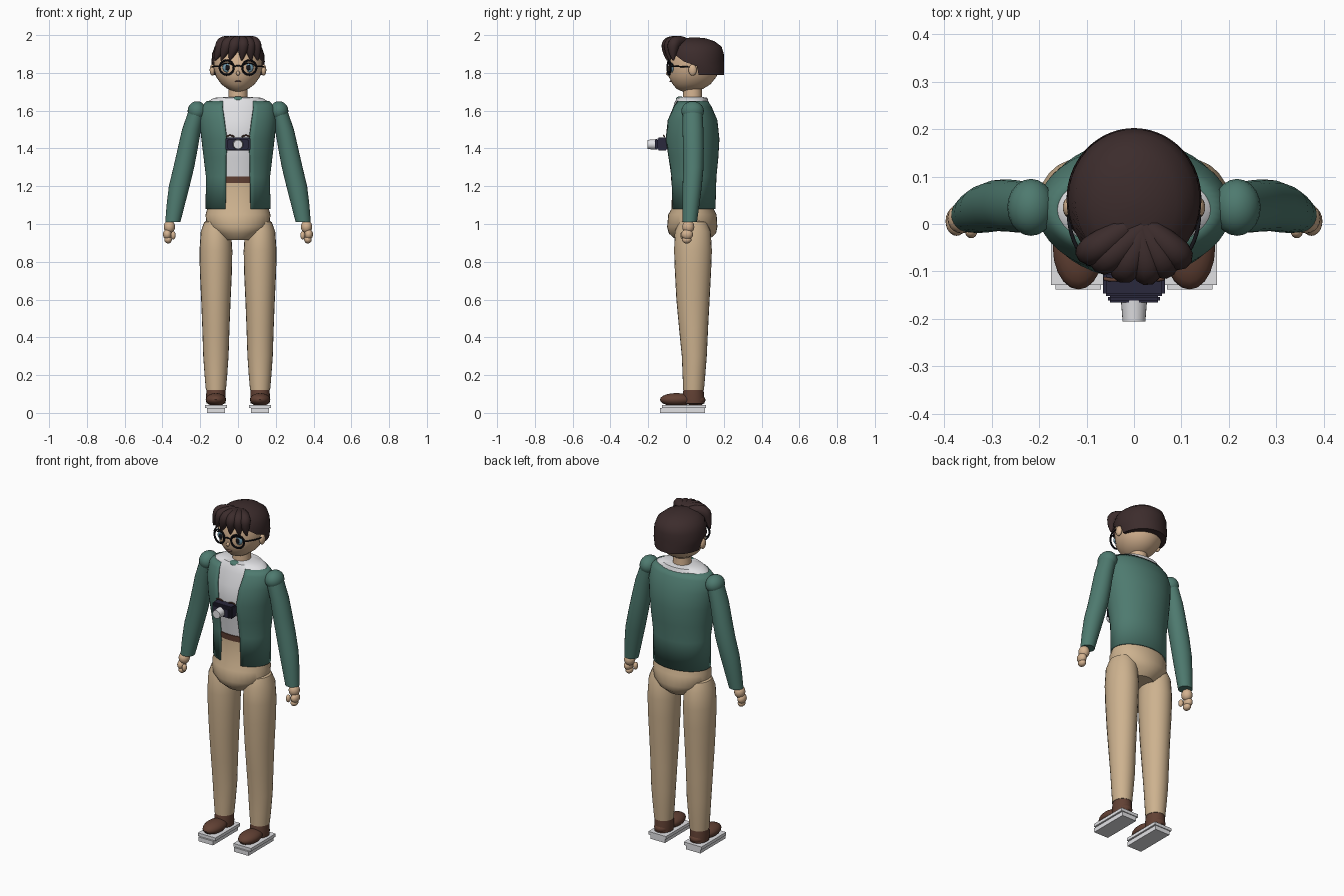
import bpy, bmesh, math
from mathutils import Vector

if "Cube" in bpy.data.objects:
    bpy.data.objects.remove(bpy.data.objects["Cube"])


def material(name, *srgb):
    lin = [((c / 255 + 0.055) / 1.055) ** 2.4 for c in srgb] + [1]
    m = bpy.data.materials.new(name)
    m.use_nodes = True
    m.diffuse_color = lin
    m.node_tree.nodes["Principled BSDF"].inputs["Base Color"].default_value = lin
    return m


TEAL = material("teal cloth", 78, 122, 111)
KHAKI = material("khaki cloth", 205, 178, 143)
SKIN = material("skin", 212, 178, 144)
BROWN = material("brown leather", 98, 65, 52)
HAIR = material("dark brown hair", 60, 44, 44)
WHITE = material("white", 225, 225, 228)
NAVY = material("navy plastic", 42, 40, 60)
BLACK = material("black", 20, 20, 25)
BLUE = material("eye blue", 110, 152, 172)
LIP = material("dusky lip", 135, 100, 92)


def finish(bm, name, mat):
    bmesh.ops.recalc_face_normals(bm, faces=bm.faces)
    me = bpy.data.meshes.new(name)
    bm.to_mesh(me)
    bm.free()
    me.materials.append(mat)
    ob = bpy.data.objects.new(name, me)
    bpy.context.collection.objects.link(ob)
    return ob


def loft(name, rings, mat, n=24, caps=True):
    """Rings are (z, x, y, rx, ry, gap); gap is the half angle left open in front."""
    bm = bmesh.new()
    rows = []
    for z, x, y, rx, ry, *rest in rings:
        gap = rest[0] if rest else 0
        angles = [gap + (2 * math.pi - 2 * gap) * i / n for i in range(n + 1)]
        rows.append([bm.verts.new((x + rx * math.sin(a), y - ry * math.cos(a), z)) for a in angles])
    for a, b in zip(rows, rows[1:]):
        for i in range(n):
            bm.faces.new((a[i], a[i + 1], b[i + 1], b[i]))
    if caps:
        for row, ring in ((rows[0], rings[0]), (rows[-1], rings[-1])):
            bm.faces.new(row if len(ring) > 5 and ring[5] > 0 else row[:-1])
    bmesh.ops.remove_doubles(bm, verts=bm.verts, dist=1e-5)
    return finish(bm, name, mat)


def ball(name, loc, radii, mat, n=20):
    bm = bmesh.new()
    bmesh.ops.create_uvsphere(bm, u_segments=n, v_segments=n // 2, radius=1)
    for v in bm.verts:
        v.co = Vector(loc) + Vector([c * r for c, r in zip(v.co, radii)])
    return finish(bm, name, mat)


def box(name, low, high, mat, bevel=0):
    bm = bmesh.new()
    bmesh.ops.create_cube(bm, size=1)
    for v in bm.verts:
        v.co = [(h + l) / 2 + c * (h - l) for c, l, h in zip(v.co, low, high)]
    if bevel:
        bmesh.ops.bevel(bm, geom=bm.edges[:], offset=bevel, segments=2, affect='EDGES')
    return finish(bm, name, mat)


def disc(name, loc, r1, r2, depth, mat):
    """Cylinder or cone lying along y."""
    bpy.ops.mesh.primitive_cone_add(vertices=24, radius1=r1, radius2=r2, depth=depth,
                                    location=loc, rotation=(math.pi / 2, 0, 0))
    ob = bpy.context.object
    ob.name = name
    ob.data.materials.append(mat)
    return ob


def tube(name, points, radii, mat):
    cu = bpy.data.curves.new(name, 'CURVE')
    cu.dimensions = '3D'
    cu.bevel_depth = 1
    cu.bevel_resolution = 3
    cu.use_fill_caps = True
    sp = cu.splines.new('NURBS')
    sp.points.add(len(points) - 1)
    for p, co, r in zip(sp.points, points, radii):
        p.co = (*co, 1)
        p.radius = r
    sp.order_u = 3
    sp.use_endpoint_u = True
    sp.resolution_u = 6
    cu.materials.append(mat)
    ob = bpy.data.objects.new(name, cu)
    bpy.context.collection.objects.link(ob)


# Head and neck
loft("head", [(1.702, 0, 0.01, .02, .03), (1.715, 0, .02, .055, .07), (1.74, 0, .03, .088, .1),
              (1.78, 0, .035, .117, .127), (1.83, 0, .04, .13, .132), (1.9, 0, .045, .128, .13),
              (1.95, 0, .045, .1, .1), (1.975, 0, .05, .03, .03)], SKIN, 32)
loft("neck", [(1.65, 0, .035, .052, .052), (1.74, 0, .035, .048, .048)], SKIN)
ball("nose", (0, -.094, 1.798), (.01, .012, .012), SKIN, 12)
ball("mouth", (0, -.081, 1.755), (.018, .008, .004), LIP, 12)

# Hair cap with open face, then fringe locks
loft("hair_cap", [(1.79, 0, .055, .133, .147, 1.65), (1.835, 0, .053, .142, .149, 1.6),
                  (1.86, 0, .05, .142, .15, 1.15), (1.9, 0, .05, .139, .15, .7),
                  (1.94, 0, .05, .124, .138, .25), (1.968, 0, .045, .09, .105),
                  (1.983, 0, .045, .05, .06), (1.988, 0, .045, .01, .01)], HAIR, 36)
FRINGE = [(.02, -.05, -.09), (.02, -.01, -.045), (.01, .03, .02),
          (.02, .06, .07), (.03, .09, .105), (-.02, -.08, -.12)]
for i, (a, b, c) in enumerate(FRINGE):
    back = -.075 + 3 * c * c
    tube(f"fringe_lock_{i}", [(a, -.01, 1.962), (b, back - .02, 1.975), ((b + c) / 2, back - .03, 1.915),
                              (c, back - .025, 1.865)], [.026, .034, .028, .003], HAIR)

# Glasses, eyes, ears
for s, side in ((1, "left"), (-1, "right")):
    bpy.ops.mesh.primitive_torus_add(location=(s * .06, -.09, 1.828), rotation=(math.pi / 2, 0, s * .2),
                                     major_radius=.038, minor_radius=.0055,
                                     major_segments=28, minor_segments=8)
    rim = bpy.context.object
    rim.name = side + "_glasses_rim"
    rim.data.materials.append(BLACK)
    tube(side + "_glasses_arm", [(s * .097, -.08, 1.835), (s * .138, -.04, 1.835), (s * .138, .03, 1.83)],
         [.004] * 3, BLACK)
    ball(side + "_eye", (s * .056, -.073, 1.828), (.026, .012, .026), BLUE)
    ball(side + "_pupil", (s * .056, -.083, 1.828), (.012, .005, .015), BLACK, 12)
    tube(side + "_lashes", [(s * .026, -.086, 1.84), (s * .055, -.088, 1.865), (s * .088, -.068, 1.84)],
         [.003, .005, .003], BLACK)
    ball(side + "_ear", (s * .136, .035, 1.815), (.014, .022, .03), SKIN)
tube("glasses_bridge", [(-.022, -.098, 1.833), (0, -.1, 1.842), (.022, -.098, 1.833)], [.004] * 3, BLACK)

# Shirt, open jacket, belt and hips
loft("shirt", [(1.22, 0, .035, .152, .105), (1.35, 0, .035, .165, .122), (1.45, 0, .03, .175, .134),
               (1.55, 0, .03, .188, .124), (1.62, 0, .03, .18, .097), (1.645, 0, .03, .168, .09),
               (1.668, 0, .033, .125, .08), (1.673, 0, .035, .05, .05)], WHITE, 36)
ball("undershirt_neckline", (0, -.032, 1.66), (.034, .022, .016), TEAL)
jacket = loft("jacket", [(1.08, 0, .038, .172, .118, .4), (1.25, 0, .037, .17, .124, .4),
                         (1.35, 0, .035, .182, .136, .36), (1.45, 0, .031, .194, .146, .32),
                         (1.55, 0, .03, .204, .136, .37), (1.62, 0, .03, .194, .106, .44),
                         (1.652, 0, .03, .165, .086, .5)], TEAL, 40, caps=False)
shell = jacket.modifiers.new("thickness", 'SOLIDIFY')
shell.thickness = .012
loft("belt", [(1.218, 0, .035, .156, .112), (1.252, 0, .035, .156, .115)], BROWN, 36)
loft("hips", [(1.23, 0, .035, .153, .107), (1.08, 0, .035, .163, .112), (1.05, 0, .034, .172, .128),
              (.985, 0, .033, .165, .133), (.95, 0, .034, .125, .125), (.915, 0, .034, .085, .085)],
     KHAKI, 32)

# Limbs, mirrored
for s, side in ((1, "left"), (-1, "right")):
    x = s * .117
    loft(side + "_trouser_leg",
         [(1.025, x, .035, .035, .04), (1.01, x, .035, .062, .075), (.96, x, .036, .08, .095),
          (.86, x, .037, .087, .1), (.75, x, .037, .085, .096), (.6, x, .037, .078, .088),
          (.45, x, .04, .072, .077), (.3, x, .044, .067, .066), (.2, x, .042, .06, .06),
          (.12, x, .04, .053, .055)], KHAKI)
    loft(side + "_boot_ankle", [(.05, x, .04, .05, .058), (.09, x, .038, .052, .058),
                                (.13, x, .04, .049, .052)], BROWN)
    ball(side + "_boot_toe", (x, -.05, .07), (.054, .088, .035), BROWN)
    ball(side + "_boot_heel", (x, .05, .068), (.046, .053, .033), BROWN)
    box(side + "_upper_sole", (x - .058, -.128, .025), (x + .058, .105, .043), WHITE)
    box(side + "_lower_sole", (x - .048, -.138, 0), (x + .048, .1, .025), WHITE)

    ball(side + "_shoulder", (s * .217, .035, 1.598), (.05, .06, .052), TEAL)
    loft(side + "_sleeve",
         [(1.6, s * .217, .035, .045, .052), (1.5, s * .246, .037, .05, .055),
          (1.4, s * .266, .039, .053, .055), (1.3, s * .287, .039, .055, .054),
          (1.2, s * .311, .033, .055, .051), (1.1, s * .33, .026, .048, .045),
          (1.01, s * .345, .02, .04, .038)], TEAL)
    ball(side + "_palm", (s * .363, .012, .985), (.03, .032, .035), SKIN)
    ball(side + "_fingers", (s * .374, .006, .945), (.023, .031, .028), SKIN)
    ball(side + "_fingertips", (s * .37, .004, .917), (.02, .025, .02), SKIN)
    ball(side + "_thumb", (s * .343, -.015, .94), (.013, .015, .022), SKIN)
    tube(side + "_camera_strap", [(s * .062, -.115, 1.462), (s * .045, -.12, 1.476), (s * .02, -.115, 1.462)],
         [.004] * 3, BROWN)

# Camera on the chest
box("camera_body", (-.065, -.152, 1.388), (.065, -.1, 1.458), NAVY, .006)
box("camera_front", (-.055, -.165, 1.395), (.055, -.15, 1.45), NAVY, .004)
disc("camera_lens", (0, -.18, 1.421), .028, .024, .05, WHITE)

# Smooth shading with sharp edges kept
bpy.ops.object.select_all(action='DESELECT')
for ob in bpy.context.scene.objects:
    if ob.type == 'MESH':
        ob.select_set(True)
        bpy.context.view_layer.objects.active = ob
bpy.ops.object.shade_smooth_by_angle(angle=math.radians(40))
